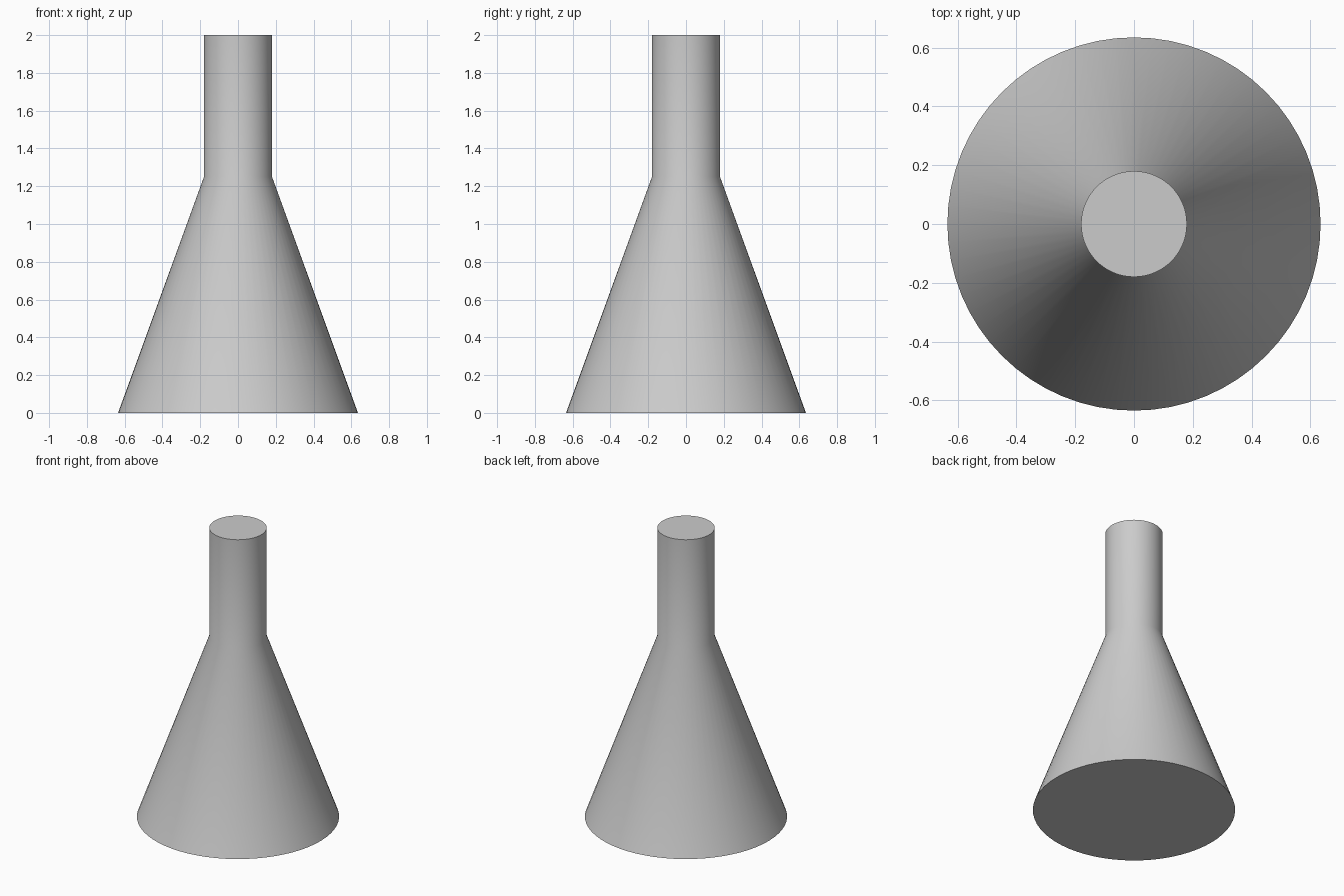
import bpy
import bmesh
import math

cube = bpy.data.objects.get("Cube")
if cube:
    bpy.data.objects.remove(cube, do_unlink=True)

SEGMENTS = 64
BASE_RADIUS, NECK_RADIUS = 0.635, 0.18
SHOULDER_HEIGHT, TOTAL_HEIGHT = 1.25, 2.0

# Plain grey material
grey = bpy.data.materials.new("light grey")
grey.use_nodes = True
colour = (0.6, 0.6, 0.6, 1.0)
grey.diffuse_color = colour
grey.node_tree.nodes["Principled BSDF"].inputs["Base Color"].default_value = colour

# Conical body and straight neck as stacked rings, closed at both ends
bm = bmesh.new()
rings = []
for radius, height in ((BASE_RADIUS, 0), (NECK_RADIUS, SHOULDER_HEIGHT), (NECK_RADIUS, TOTAL_HEIGHT)):
    ring = []
    for i in range(SEGMENTS):
        angle = math.tau * i / SEGMENTS
        ring.append(bm.verts.new((radius * math.cos(angle), radius * math.sin(angle), height)))
    rings.append(ring)
for lower, upper in zip(rings, rings[1:]):
    for i in range(SEGMENTS):
        j = (i + 1) % SEGMENTS
        bm.faces.new((lower[i], lower[j], upper[j], upper[i]))
bm.faces.new(reversed(rings[0]))
bm.faces.new(rings[-1])

mesh = bpy.data.meshes.new("flask_body")
bm.to_mesh(mesh)
bm.free()
mesh.materials.append(grey)
flask = bpy.data.objects.new("flask_body", mesh)
bpy.context.collection.objects.link(flask)

# Smooth walls with crisp rims
bpy.ops.object.select_all(action="DESELECT")
flask.select_set(True)
bpy.context.view_layer.objects.active = flask
bpy.ops.object.shade_smooth_by_angle(angle=math.radians(30))
